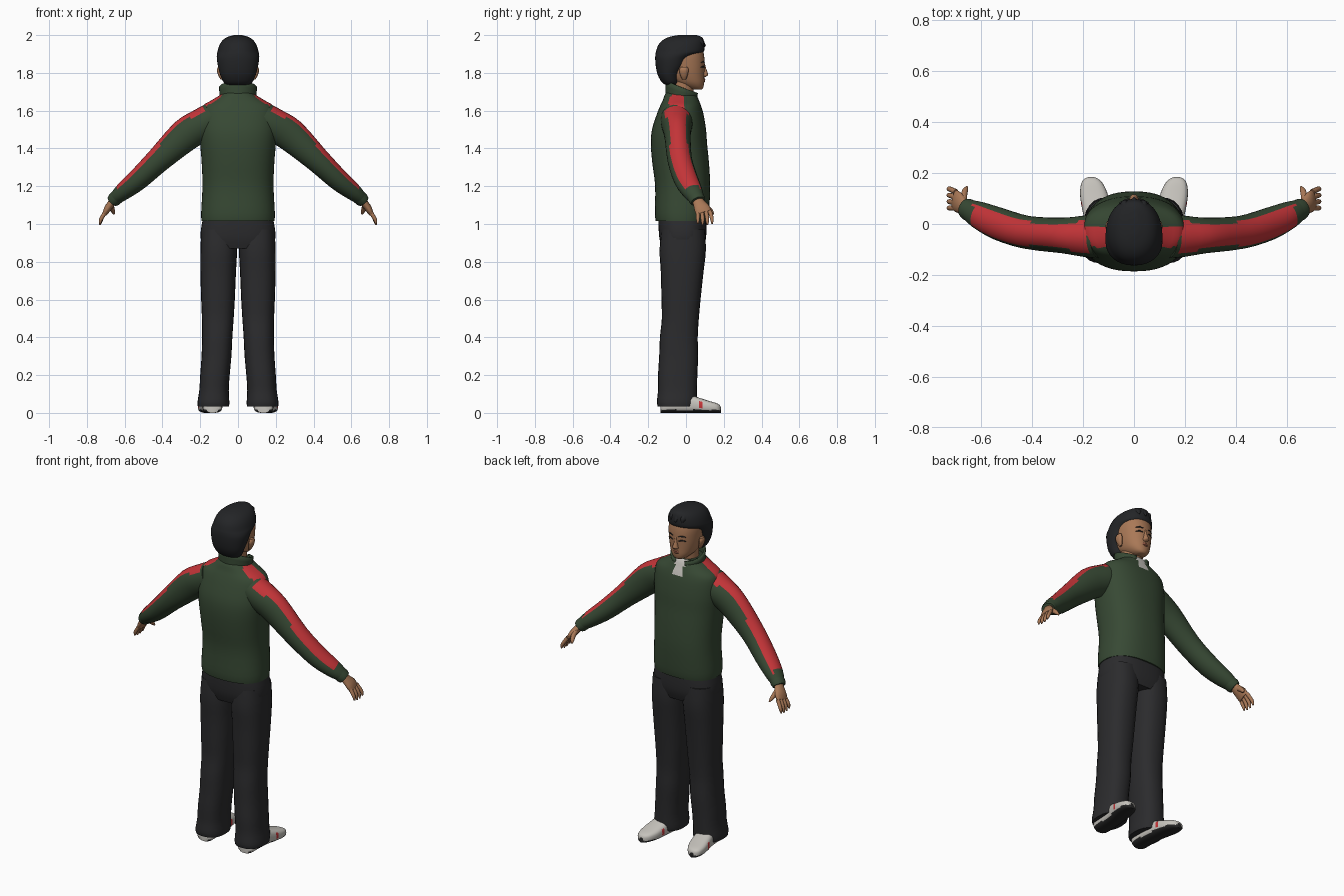
import bpy, bmesh, math
from mathutils import Vector as V


def mat(name, r, g, b):
    m = bpy.data.materials.new(name)
    m.diffuse_color = (r, g, b, 1)
    return m


GREEN = mat("dark green cloth", .038, .066, .034)
RED = mat("red cloth", .56, .035, .04)
BLACK = mat("charcoal cloth", .024, .024, .026)
HAIR = mat("black hair", .017, .018, .02)
SKIN = mat("skin", .40, .19, .095)
LIP = mat("lip", .30, .10, .06)
WHITE = mat("off white", .56, .54, .50)
SOLE = mat("dark sole", .02, .02, .02)


def finish(name, bm, mats, rule=None, mirror=False, angle=50):
    bmesh.ops.recalc_face_normals(bm, faces=bm.faces)
    bm.normal_update()
    if rule:
        for f in bm.faces:
            f.material_index = rule(f.calc_center_median(), f.normal)
    me = bpy.data.meshes.new(name)
    bm.to_mesh(me)
    bm.free()
    for m in mats:
        me.materials.append(m)
    ob = bpy.data.objects.new(name, me)
    bpy.context.collection.objects.link(ob)
    bpy.ops.object.select_all(action='DESELECT')
    bpy.context.view_layer.objects.active = ob
    ob.select_set(True)
    bpy.ops.object.shade_smooth_by_angle(angle=math.radians(angle))
    if mirror:
        ob.modifiers.new("mirror", 'MIRROR').use_mirror_merge = False
    return ob


def spline(rows, steps):
    """Catmull-Rom through rows of (centre, u, v) vectors."""
    out = []
    for i in range(len(rows) - 1):
        p = [rows[max(i - 1, 0)], rows[i], rows[i + 1], rows[min(i + 2, len(rows) - 1)]]
        for k in range(steps):
            t = k / steps
            out.append([b + .5 * t * (c - a + t * (2 * a - 5 * b + 4 * c - d + t * (3 * (b - c) + d - a)))
                        for a, b, c, d in zip(*p)])
    return out + [rows[-1]]


def loft(name, rows, mats, rule=None, n=24, steps=3, power=2.0, mirror=False):
    """Skin superelliptic cross-sections into a capped solid."""
    bm = bmesh.new()
    loops = []
    for c, u, v in spline(rows, steps):
        ring = []
        for i in range(n):
            a = 2 * math.pi * i / n
            ca, sa = math.cos(a), math.sin(a)
            ring.append(bm.verts.new(c + u * math.copysign(abs(ca) ** (2 / power), ca)
                                     + v * math.copysign(abs(sa) ** (2 / power), sa)))
        loops.append(ring)
    for a, b in zip(loops, loops[1:]):
        for i in range(n):
            bm.faces.new((a[i], a[(i + 1) % n], b[(i + 1) % n], b[i]))
    bm.faces.new(loops[0])
    bm.faces.new(loops[-1])
    return finish(name, bm, mats, rule, mirror)


def flat(rows):
    """Level sections: height, centre x, back y, front y, half width."""
    return [(V((x, (y0 + y1) / 2, z)), V((w, 0, 0)), V((0, (y1 - y0) / 2, 0))) for z, x, y0, y1, w in rows]


def path(rows):
    """Sections across a bent limb: centre, up radius, side radius."""
    pts = [V(r[0]) for r in rows]
    out = []
    for i, (_, ru, rv) in enumerate(rows):
        t = (pts[min(i + 1, len(pts) - 1)] - pts[max(i - 1, 0)]).normalized()
        side = V((0, 1, 0)) - t * t.y
        side.normalize()
        out.append((pts[i], t.cross(side) * -ru, side * rv))
    return out


# Jacket body with shoulder stripe and open neck
def jacket_rule(c, n):
    if abs(c.x) > .085 and c.z > 1.61 and -.09 < c.y < -.012:
        return 1
    if c.y > 0 and c.z > 1.57 and abs(c.x) < (c.z - 1.55) * .28:
        return 2
    return 0


loft("jacket_body", flat([
    (1.015, 0, -.160, .115, .193), (1.06, 0, -.165, .122, .195), (1.2, 0, -.163, .128, .188),
    (1.32, 0, -.178, .122, .192), (1.42, 0, -.186, .112, .200), (1.5, 0, -.18, .106, .206),
    (1.58, 0, -.155, .093, .202), (1.625, 0, -.137, .08, .188), (1.655, 0, -.123, .068, .14),
    (1.685, 0, -.112, .056, .092), (1.70, 0, -.10, .045, .08)]),
    [GREEN, RED, WHITE], jacket_rule, n=48, power=2.35)

# Sleeves with a stripe along the top
sleeve = path([((.13, -.05, 1.56), .085, .085), ((.19, -.048, 1.525), .088, .082),
               ((.28, -.045, 1.47), .087, .07), ((.42, -.033, 1.34), .067, .065),
               ((.53, .0, 1.235), .057, .064), ((.61, .035, 1.17), .046, .054),
               ((.652, .057, 1.135), .034, .04)])
AX = V((.70, .12, -.70)).normalized()


def sleeve_rule(c, n):
    up = V((.70, 0, .71))
    return 1 if n.dot(up) > .66 and .18 < c.x < .635 and abs(n.dot(AX)) < .7 else 0


loft("sleeve", sleeve, [GREEN, RED], sleeve_rule, n=28, mirror=True)
loft("cuff", path([((.630, .046, 1.153), .038, .044), ((.655, .058, 1.130), .038, .043),
                   ((.664, .063, 1.120), .033, .038)]), [GREEN], n=20, steps=1, mirror=True)

# Standing collar, open at the front
bm = bmesh.new()
cols = []
for i in range(33):
    a = math.radians(-162 + 324 * i / 32)
    f = (1 - math.cos(a)) / 2
    col = []
    for k in range(4):
        t = k / 3
        r = 1 + .12 * t * f
        z = 1.665 - .035 * f + t * (.092 - .03 * f)
        col.append(bm.verts.new((math.sin(a) * .095 * r, -.025 - math.cos(a) * .083 * r, z)))
    cols.append(col)
for a, b in zip(cols, cols[1:]):
    for k in range(3):
        bm.faces.new((a[k], b[k], b[k + 1], a[k + 1]))
collar = finish("collar", bm, [GREEN])
collar.modifiers.new("thickness", 'SOLIDIFY').thickness = .01

# Trousers
loft("trouser_seat", flat([(1.05, 0, -.145, .105, .18), (.98, 0, -.145, .108, .195),
                           (.92, 0, -.14, .105, .197), (.87, 0, -.125, .09, .18)]),
     [BLACK], n=40, power=2.6)
loft("trouser_leg", flat([
    (.97, .10, -.13, .10, .094), (.86, .102, -.14, .105, .097), (.74, .105, -.133, .092, .094),
    (.6, .106, -.13, .077, .089), (.5, .107, -.128, .068, .084), (.4, .110, -.138, .062, .080),
    (.3, .114, -.142, .064, .079), (.2, .122, -.148, .060, .078), (.12, .127, -.148, .058, .078),
    (.06, .130, -.154, .056, .084), (.035, .130, -.15, .05, .083)]),
    [BLACK], n=24, power=2.4, mirror=True)


# Shoes: sections along the foot
def shoe_rule(c, n):
    if c.z < .016:
        return 1
    return 2 if .075 < c.y < .095 and .03 < c.z < .062 else 0


loft("shoe", [(V((x, y, h / 2)), V((w, 0, 0)), V((0, 0, h / 2))) for y, x, w, h in [
    (-.135, .135, .03, .05), (-.12, .135, .05, .07), (-.05, .136, .054, .09), (.02, .142, .054, .095),
    (.07, .150, .056, .08), (.12, .158, .054, .064), (.16, .165, .042, .052),
    (.178, .168, .026, .042), (.184, .168, .012, .03)]],
    [WHITE, SOLE, RED], shoe_rule, n=28, power=2.9, mirror=True)

# Hands: palm, four fingers and thumb
loft("palm", path([((.645, .052, 1.143), .022, .026), ((.670, .069, 1.110), .02, .032),
                   ((.690, .085, 1.082), .019, .042), ((.703, .095, 1.058), .014, .04)]),
     [SKIN], n=16, mirror=True)
for i in range(4):
    y = .063 + .021 * i
    bend = .006 * abs(i - 1.5)
    loft("finger_%d" % (i + 1), path([
        ((.699, y, 1.068), .011, .011), ((.718, y + .003 * i, 1.038), .0105, .0105),
        ((.727, y + .004 * i, 1.012 + bend), .0095, .009),
        ((.731, y + .004 * i, .992 + bend), .004, .004)]), [SKIN], n=10, steps=2, mirror=True)
loft("thumb", path([((.668, .078, 1.112), .013, .015), ((.668, .112, 1.088), .013, .014),
                    ((.662, .133, 1.068), .011, .011), ((.656, .146, 1.052), .004, .004)]),
     [SKIN], n=10, mirror=True)

# Neck and face
loft("neck", flat([(1.62, 0, -.085, .035, .065), (1.70, 0, -.08, .04, .06), (1.80, 0, -.09, .05, .062)]),
     [SKIN])
loft("head", flat([
    (1.712, 0, .03, .082, .022), (1.722, 0, -.005, .091, .042), (1.745, 0, -.06, .096, .064),
    (1.775, 0, -.10, .097, .078), (1.81, 0, -.12, .098, .087), (1.85, 0, -.13, .099, .092),
    (1.89, 0, -.13, .096, .094), (1.93, 0, -.12, .085, .088), (1.965, 0, -.08, .05, .06)]),
    [SKIN], n=32, power=2.2)
loft("nose", flat([(1.778, 0, .085, .102, .012), (1.787, 0, .08, .116, .018), (1.80, 0, .08, .115, .014),
                   (1.825, 0, .08, .106, .009), (1.85, 0, .08, .100, .007)]), [SKIN], n=12)
loft("lips", flat([(1.748, 0, .07, .095, .012), (1.755, 0, .07, .1015, .022), (1.760, 0, .07, .100, .024),
                   (1.766, 0, .07, .1025, .02), (1.772, 0, .07, .096, .01)]), [LIP], n=16, steps=1)
loft("ear", flat([(1.765, .086, -.02, .0, .006), (1.785, .093, -.03, .008, .011),
                  (1.815, .099, -.036, .014, .013), (1.832, .098, -.028, .008, .008)]),
     [SKIN], n=12, mirror=True)


# Eyes and brows as thin bars set into the face
def bar(name, z, y, h, m):
    loft(name, [(V((x, yy, z + dz)), V((0, .004, 0)), V((0, 0, hh))) for x, yy, dz, hh in [
        (.018, y, -.002, h * .4), (.036, y - .005, .002, h), (.056, y - .016, -.002, h * .4)]],
        [m], n=8, mirror=True)


bar("eye", 1.832, .0965, .0045, SOLE)
bar("eyebrow", 1.857, .0975, .004, HAIR)

# Hair: full at the back, overhanging the forehead
loft("hair", flat([
    (1.735, 0, -.105, -.045, .055), (1.75, 0, -.128, -.035, .076), (1.79, 0, -.150, -.026, .094),
    (1.835, 0, -.160, .004, .106), (1.875, 0, -.163, .028, .112), (1.897, 0, -.162, .066, .112),
    (1.912, 0, -.159, .094, .109), (1.945, 0, -.148, .098, .099), (1.972, 0, -.125, .094, .082),
    (1.990, 0, -.09, .083, .056), (2.0, 0, -.04, .055, .02)]),
    [HAIR], n=32, power=2.15)
for s in (-1, 0, 1):
    loft("fringe_tuft_%d" % (s + 2), path([
        ((.035 * s, .045, 1.965), .02, .03), ((.036 * s, .083, 1.965 - .008 * abs(s)), .016, .016),
        ((.038 * s, .102 - .014 * abs(s), 1.94), .004, .005)]), [HAIR], n=10)
